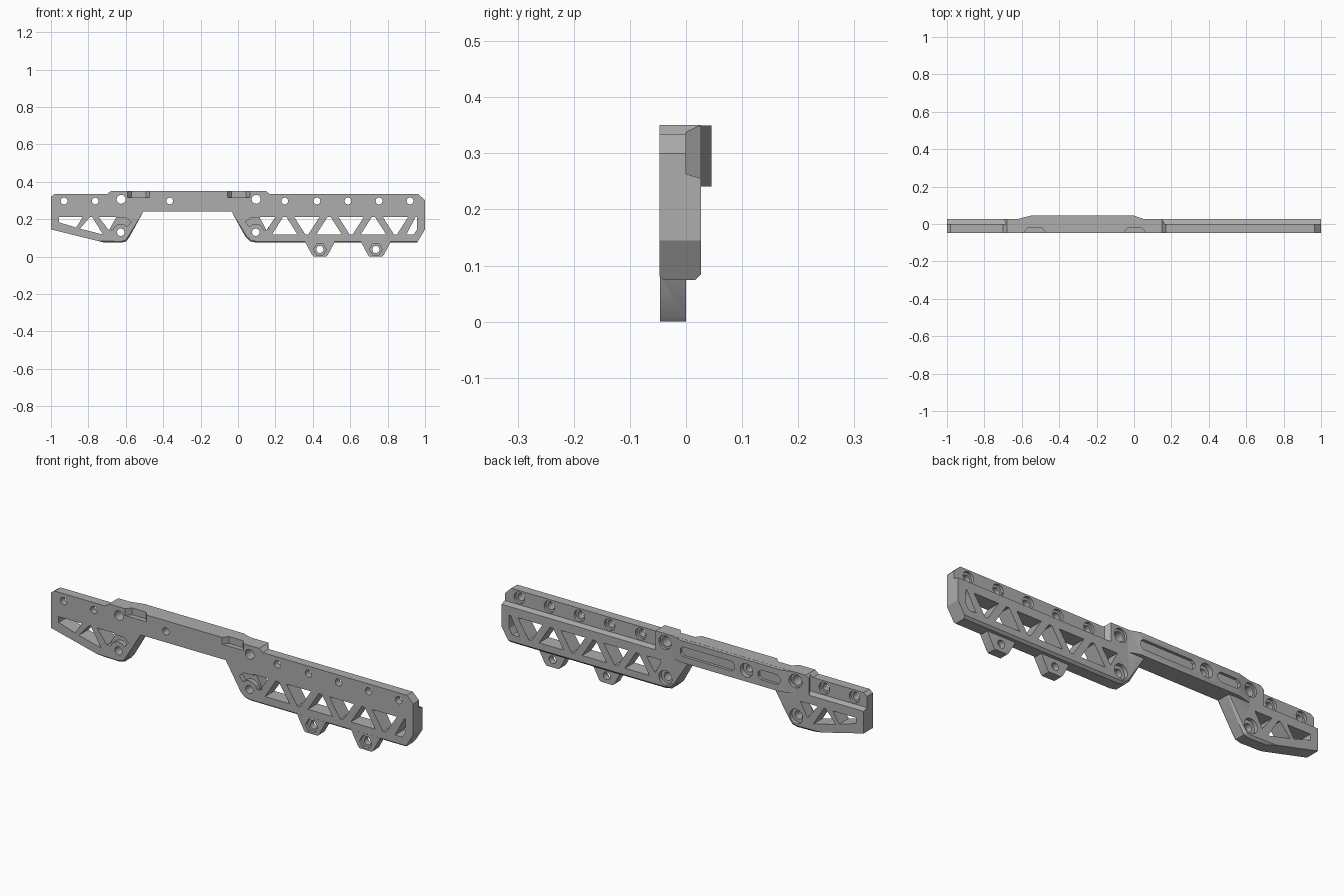
import bpy, bmesh, math

if "Cube" in bpy.data.objects:
    bpy.data.objects.remove(bpy.data.objects["Cube"])

FRONT, RAIL, BACK = -0.047, 0.0, 0.027   # depth planes

grey = bpy.data.materials.new("matte grey")
grey.diffuse_color = (0.42, 0.42, 0.42, 1)
grey.use_nodes = True
grey.node_tree.nodes["Principled BSDF"].inputs["Base Color"].default_value = grey.diffuse_color


def prism(name, pts, a, b, axis="y", bevel=None):
    """Extrude a 2D profile from a to b along an axis."""
    place = {"y": lambda p, t: (p[0], t, p[1]),
             "x": lambda p, t: (t, p[0], p[1]),
             "z": lambda p, t: (p[0], p[1], t)}[axis]
    bm = bmesh.new()
    lo = [bm.verts.new(place(p, a)) for p in pts]
    hi = [bm.verts.new(place(p, b)) for p in pts]
    bm.faces.new(lo)
    bm.faces.new(hi[::-1])
    n = len(pts)
    for i in range(n):
        j = (i + 1) % n
        bm.faces.new((lo[i], hi[i], hi[j], lo[j]))
    bmesh.ops.recalc_face_normals(bm, faces=bm.faces)
    if bevel:
        for test, width in bevel:
            edges = [e for e in bm.edges if test(e)]
            bmesh.ops.bevel(bm, geom=edges, offset=width, segments=1,
                            affect="EDGES", profile=0.5)
    me = bpy.data.meshes.new(name)
    bm.to_mesh(me)
    bm.free()
    ob = bpy.data.objects.new(name, me)
    me.materials.append(grey)
    bpy.context.collection.objects.link(ob)
    return ob


def combine(target, tool, op="DIFFERENCE"):
    bpy.context.view_layer.objects.active = target
    mod = target.modifiers.new("bool", "BOOLEAN")
    mod.object, mod.operation, mod.solver = tool, op, "EXACT"
    bpy.ops.object.modifier_apply(modifier=mod.name)
    bpy.data.objects.remove(tool)


def circle(x, z, r, n=24, turn=0.0):
    return [(x + r * math.cos(turn + math.tau * i / n),
             z + r * math.sin(turn + math.tau * i / n)) for i in range(n)]


def cut(target, pts, a=-0.2, b=0.2, axis="y"):
    combine(target, prism("cutter", pts, a, b, axis))


# main body outline, with chamfered lower edges on both sides
outline = [(-1, 0.32), (-0.98, 0.334), (-0.70, 0.334), (-0.68, 0.35),
           (0.15, 0.35), (0.17, 0.334), (0.965, 0.334), (1, 0.30),
           (1, 0.145), (0.957, 0.074), (0.10, 0.074), (0.065, 0.081),
           (0.04, 0.105), (-0.035, 0.242), (-0.505, 0.242),
           (-0.58, 0.105), (-0.598, 0.081), (-0.625, 0.074),
           (-0.72, 0.076), (-1, 0.145)]


def lower_edge(y):
    def test(e):
        m = (e.verts[0].co + e.verts[1].co) / 2
        return (all(abs(v.co.y - y) < 1e-4 for v in e.verts)
                and m.z < 0.2 and -0.8 < m.x < 0.97)
    return test


body = prism("rail_body", outline, FRONT, BACK,
             bevel=[(lower_edge(FRONT), 0.007), (lower_edge(BACK), 0.011)])

# thick plate behind the bridge
plate = prism("bridge_plate", [(-0.64, 0.01), (-0.62, BACK), (-0.55, 0.045),
                               (0.0, 0.045), (0.05, BACK), (0.07, 0.01)],
              0.2405, 0.3495, "z")
combine(body, plate, "UNION")

# stepped rails at both ends, with slanted stops beside the bridge
for end, inner0, inner1 in ((1.2, 0.165, 0.13), (-1.2, -0.685, -0.715)):
    step = prism("cutter", [(inner0, RAIL), (end, RAIL), (end, 0.06),
                            (inner1, 0.06)], 0.2, 0.5, "z")
    keep = prism("keep", [(-0.02, 0.269), (0.08, 0.240), (0.08, 0.1),
                          (-0.02, 0.1)], -2, 2, "x")
    combine(step, keep)
    combine(body, step)

# hanging lugs with hexagonal nut pockets
LUGS = (0.438, 0.737)
for x in LUGS:
    half = [(0.085, 0.10), (0.078, 0.075), (0.042, 0.008), (0.034, 0.0)]
    lug = prism("lug", [(x + u, z) for u, z in half] +
                [(x - u, z) for u, z in half[::-1]], FRONT + 0.0005, RAIL)
    combine(body, lug, "UNION")
    cut(body, circle(x, 0.038, 0.034, 6), -0.1, -0.03)
    cut(body, circle(x, 0.038, 0.019))

# upper screw holes with counterbores on the back
for x in (-0.93, -0.763, 0.25, 0.422, 0.588, 0.754, 0.92):
    cut(body, circle(x, 0.297, 0.018))
    cut(body, circle(x, 0.297, 0.029), -0.014, 0.1)
for x in (-0.625, 0.097):
    cut(body, circle(x, 0.306, 0.024))
    cut(body, circle(x, 0.306, 0.034), 0.015, 0.1)
    cut(body, circle(x - 0.002, 0.13, 0.020))
    cut(body, circle(x - 0.002, 0.13, 0.036), 0.008, 0.1)

# truss windows on the long side
TOP, LOW = 0.212, 0.118
for i in range(3):
    x = 0.25 + 0.237 * i
    cut(body, [(x - 0.068, LOW), (x + 0.068, LOW), (x + 0.008, TOP), (x - 0.008, TOP)])
    x += 0.118
    cut(body, [(x - 0.068, TOP), (x + 0.068, TOP), (x + 0.008, LOW), (x - 0.008, LOW)])
cut(body, [(0.90, LOW), (0.94, LOW), (0.957, 0.145), (0.957, TOP), (0.95, TOP)])
cut(body, [(0.115, TOP), (0.20, TOP), (0.152, 0.14)])

# truss windows on the short side
cut(body, [(-0.957, TOP), (-0.83, TOP), (-0.865, 0.155), (-0.957, 0.183)])
cut(body, [(-0.79, TOP), (-0.78, TOP), (-0.722, LOW), (-0.845, 0.149)])
cut(body, [(-0.745, TOP), (-0.65, TOP), (-0.69, 0.14)])

# shallow curved pockets around the lower screw bosses
for cx, outer in ((-0.627, 1), (0.095, -1)):
    arc = [(cx + outer * 0.045 * math.cos(a), 0.13 + 0.045 * math.sin(a))
           for a in (math.radians(d) for d in (40, 65, 90, 115, 140, 165))]
    cut(body, [(cx + outer * 0.055, 0.185), (cx + outer * 0.03, 0.205),
               (cx - outer * 0.055, 0.205), (cx - outer * 0.07, 0.15)] + arc[::-1],
        -0.1, -0.025)

# notches in the front top edge of the bridge
for x0, x1 in ((-0.59, -0.472), (-0.055, 0.063)):
    cut(body, [(x0, -0.1), (x1, -0.1), (x1, FRONT), (x1 - 0.02, -0.022),
               (x0 + 0.02, -0.022), (x0, FRONT)], 0.316, 0.5, "z")

# bridge screw hole and long grooves on the back
cut(body, circle(-0.365, 0.297, 0.018))
cut(body, circle(-0.365, 0.297, 0.034), 0.02, 0.1)
for x0, x1 in ((-0.30, 0.0), (-0.55, -0.43)):
    cut(body, [(x0, 0.285), (x0 + 0.015, 0.272), (x1 - 0.015, 0.272), (x1, 0.285),
               (x1, 0.307), (x1 - 0.015, 0.32), (x0 + 0.015, 0.32), (x0, 0.307)],
        0.031, 0.1)

# crisp machined shading
bpy.ops.object.select_all(action="DESELECT")
body.select_set(True)
bpy.context.view_layer.objects.active = body
bpy.ops.object.shade_smooth_by_angle(angle=math.radians(25))
